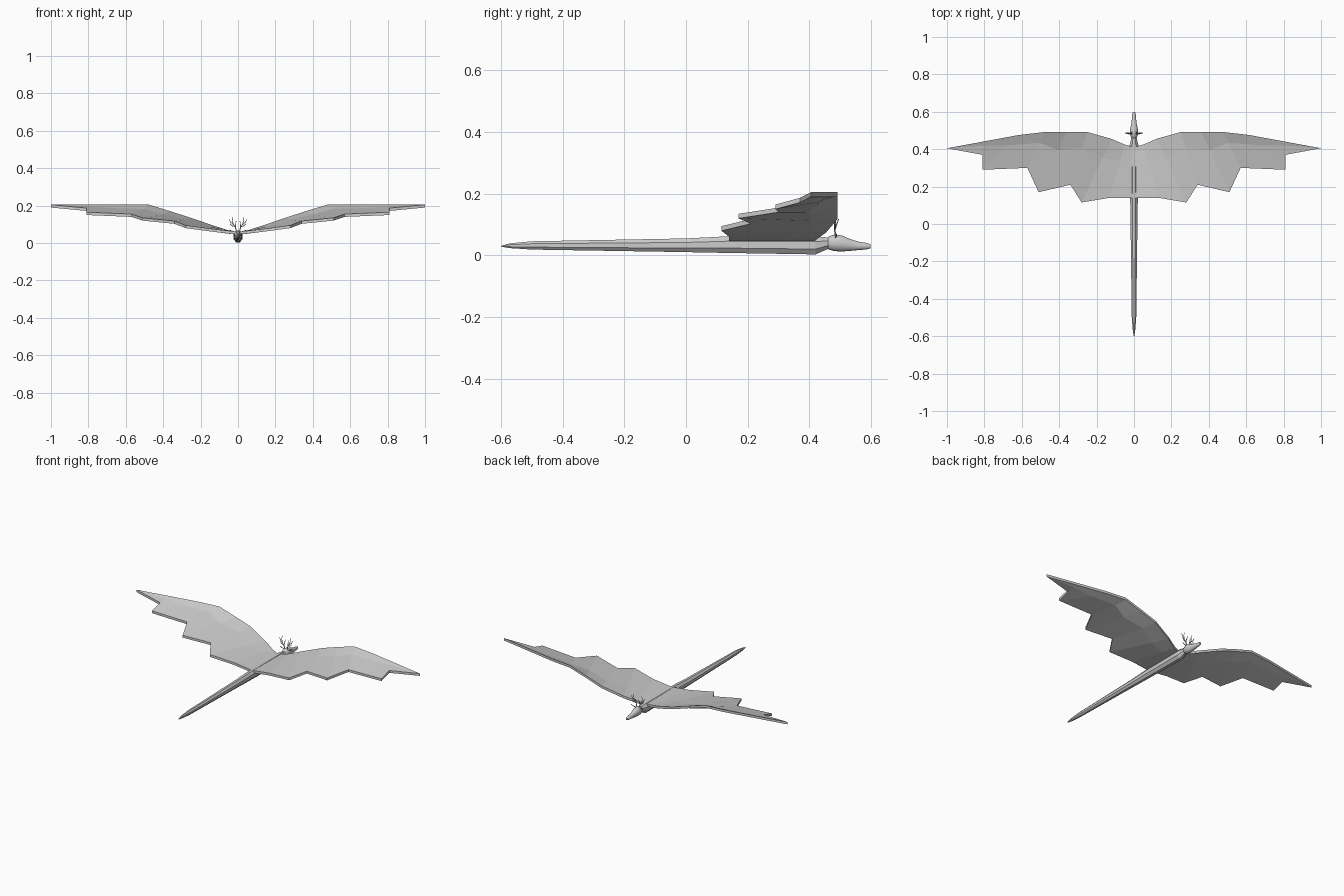
import bpy, bmesh, math

if "Cube" in bpy.data.objects:
    bpy.data.objects.remove(bpy.data.objects["Cube"])

grey = bpy.data.materials.new("plain_grey")
grey.use_nodes = True
GREY = (0.6, 0.6, 0.6, 1)
grey.diffuse_color = GREY
grey.node_tree.nodes["Principled BSDF"].inputs["Base Color"].default_value = GREY


def finish(name, bm):
    bmesh.ops.recalc_face_normals(bm, faces=bm.faces)
    mesh = bpy.data.meshes.new(name)
    bm.to_mesh(mesh)
    bm.free()
    mesh.materials.append(grey)
    obj = bpy.data.objects.new(name, mesh)
    bpy.context.collection.objects.link(obj)
    return obj


def loft(name, rings, sides):
    """Skin cross-sections given as (y, half width, bottom, top)."""
    bm = bmesh.new()
    loops = []
    for y, w, low, high in rings:
        mid, h = (low + high) / 2, (high - low) / 2
        angles = [(i + 0.5) * math.tau / sides for i in range(sides)]
        loops.append([bm.verts.new((w * math.cos(a), y, mid + h * math.sin(a)))
                      for a in angles])
    for a, b in zip(loops, loops[1:]):
        for i in range(sides):
            j = (i + 1) % sides
            bm.faces.new((a[i], a[j], b[j], b[i]))
    bm.faces.new(loops[0])
    bm.faces.new(loops[-1])
    return finish(name, bm)


# Long body tapering into the tail
loft("body_and_tail", [
    (-0.598, 0.002, 0.028, 0.032), (-0.57, 0.007, 0.023, 0.040),
    (-0.5, 0.013, 0.018, 0.047), (0, 0.020, 0.009, 0.057),
    (0.13, 0.022, 0.006, 0.064), (0.42, 0.026, 0.001, 0.065),
    (0.47, 0.013, 0.024, 0.058)], 8)

# Rounded head with a slim snout
head = loft("head", [
    (0.452, 0.008, 0.028, 0.052), (0.464, 0.017, 0.018, 0.063),
    (0.482, 0.023, 0.013, 0.069), (0.505, 0.022, 0.012, 0.066),
    (0.53, 0.016, 0.014, 0.055), (0.56, 0.012, 0.017, 0.045),
    (0.585, 0.010, 0.019, 0.041), (0.598, 0.006, 0.023, 0.037)], 12)

# Wing: leading and trailing edge stations from root to tip
leading = [(0, .41, .058), (.05, .425, .068), (.12, .455, .09),
           (.25, .492, .134), (.36, .492, .17), (.476, .492, .205),
           (.615, .476, .205), (.81, .44, .205)]
trailing = [(0, .14, .06), (.13, .14, .075), (.28, .115, .095),
            (.34, .21, .118), (.51, .17, .135), (.57, .30, .155),
            (.81, .29, .165), (.81, .37, .187)]
bm = bmesh.new()
rows = []
for a, b in zip(leading, trailing):
    # The membrane drops just behind the leading edge
    mid = [p + (q - p) * f for p, q, f in zip(a, b, (0.3, 0.3, 0.45))]
    rows.append([bm.verts.new(p) for p in (a, mid, b)])
for r, s in zip(rows, rows[1:]):
    for i in range(2):
        bm.faces.new((r[i], r[i + 1], s[i + 1], s[i]))
tip = bm.verts.new((1, .405, .205))
for i in range(2):
    bm.faces.new((rows[-1][i], rows[-1][i + 1], tip))
lower = bmesh.ops.extrude_face_region(bm, geom=bm.faces[:], use_keep_orig=True)
bmesh.ops.translate(bm, vec=(0, 0, -0.015),
                    verts=[g for g in lower["geom"] if isinstance(g, bmesh.types.BMVert)])
wings = finish("wings", bm)
wings.modifiers.new("mirror", "MIRROR")

# Branching antlers and small pointed ears, on both sides
curve = bpy.data.curves.new("antlers", "CURVE")
curve.dimensions = "3D"
curve.bevel_depth = 0.003
curve.bevel_resolution = 1
curve.use_fill_caps = True
branches = [
    [(.008, .485, .062), (.014, .482, .085), (.024, .482, .1), (.03, .484, .12), (.028, .487, .14)],
    [(.014, .482, .085), (.012, .49, .105), (.010, .495, .118)],
    [(.024, .482, .1), (.038, .484, .11), (.048, .486, .128)],
    [(.015, .482, .088), (.032, .484, .092), (.042, .486, .103)],
    [(.012, .485, .058), (.03, .487, .064), (.046, .489, .07)]]
for side in (-1, 1):
    for points in branches:
        spline = curve.splines.new("POLY")
        spline.points.add(len(points) - 1)
        for i, (p, (x, y, z)) in enumerate(zip(spline.points, points)):
            p.co = (side * x, y, z, 1)
            p.radius = 1 - 0.6 * i / (len(points) - 1)
curve.materials.append(grey)
antlers = bpy.data.objects.new("antlers", curve)
bpy.context.collection.objects.link(antlers)

bpy.ops.object.select_all(action="DESELECT")
head.select_set(True)
bpy.context.view_layer.objects.active = head
bpy.ops.object.shade_smooth_by_angle(angle=math.radians(40))
